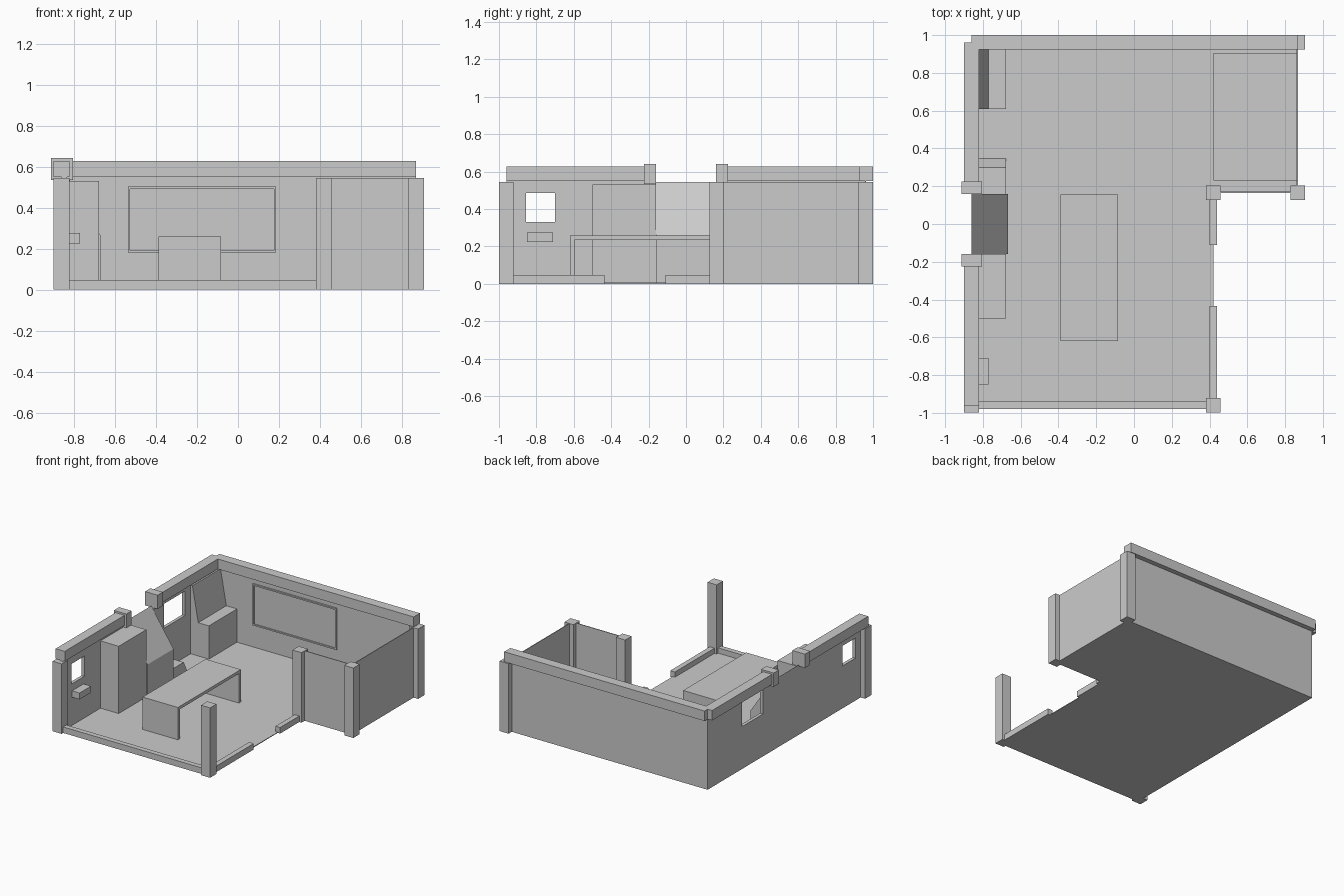
import bpy, bmesh

if "Cube" in bpy.data.objects:
    bpy.data.objects.remove(bpy.data.objects["Cube"])


def mesh_object(name, bm):
    bmesh.ops.recalc_face_normals(bm, faces=bm.faces)
    me = bpy.data.meshes.new(name)
    bm.to_mesh(me)
    bm.free()
    ob = bpy.data.objects.new(name, me)
    bpy.context.collection.objects.link(ob)
    return ob


def box(name, x, y, z):
    bm = bmesh.new()
    bmesh.ops.create_cube(bm, size=1)
    for v in bm.verts:
        v.co = [lo if c < 0 else hi for c, (lo, hi) in zip(v.co, (x, y, z))]
    return mesh_object(name, bm)


def prism(name, points, offset):
    """Extrude a closed 3D outline along an offset."""
    bm = bmesh.new()
    face = bm.faces.new([bm.verts.new(p) for p in points])
    new = bmesh.ops.extrude_face_region(bm, geom=[face], use_keep_orig=True)
    bmesh.ops.translate(bm, vec=offset,
                        verts=[g for g in new["geom"] if isinstance(g, bmesh.types.BMVert)])
    return mesh_object(name, bm)


L, R, E = -0.86, 0.42, 0.867      # left wall, right side, annex side
F, M, B = -0.96, 0.165, 0.962     # front, annex front, back
H = 0.545

# L-shaped floor
prism("floor", [(L, F, 0), (R, F, 0), (R, M, 0), (E, M, 0), (E, B, 0), (L, B, 0)], (0, 0, 0.006))

# Walls
t = 0.006
box("back_wall", (L, E), (B - t, B), (0, 0.55))
box("annex_side_wall", (E - t, E), (M, B), (0, H))
box("annex_front_wall", (R, E), (M, M + t), (0, H))

# Left wall with two window openings
for name, y, window in (("left_wall_front", (F, -0.16), (-0.856, -0.70, 0.33, 0.487)),
                        ("left_wall_back", (0.16, B), (0.28, 0.54, 0.33, 0.52))):
    wall = box(name, (L, L + 0.025), y, (0, 0.55))
    cutter = box(name + "_window_cutter", (L - 0.1, L + 0.1), window[:2], window[2:])
    cutter.hide_render = True
    cutter.hide_set(True)
    cutter.display_type = 'WIRE'
    mod = wall.modifiers.new("window", 'BOOLEAN')
    mod.operation = 'DIFFERENCE'
    mod.solver = 'EXACT'
    mod.object = cutter
    bpy.context.view_layer.objects.active = wall
    bpy.ops.object.modifier_apply(modifier=mod.name)
    bpy.data.objects.remove(cutter)

# Corner posts
for i, (x, y) in enumerate(((L, F), (R, F), (R, M), (E, M), (E, B))):
    box(f"post_{i + 1}", (x - 0.039, x + 0.039), (y - 0.039, y + 0.039), (0, H))

# Top beams and their end blocks
box("back_beam", (L, E), (B - 0.038, B + 0.038), (0.55, 0.628))
box("left_beam_front", (L - 0.039, L + 0.039), (F, -0.165), (0.55, 0.628))
box("left_beam_back", (L - 0.039, L + 0.039), (0.165, B), (0.55, 0.628))
for name, y in (("front", (-0.225, -0.16)), ("back", (0.16, 0.225))):
    box(f"beam_block_{name}", (L - 0.053, L + 0.055), y, (0.534, 0.642))

# Low sills with a doorway gap on the right
box("front_sill", (L, R), (F - 0.02, F + 0.02), (0, 0.047))
box("right_sill_front", (R - 0.02, R + 0.02), (F, -0.435), (0, 0.047))
box("right_sill_back", (R - 0.02, R + 0.02), (-0.11, M), (0, 0.047))

# Hearth with sloping hood, and the wedge beside it
prism("hearth_hood", [(L, -0.16, 0), (-0.668, -0.16, 0), (-0.668, -0.16, 0.26), (L, -0.16, H)],
      (0, 0.32, 0))
prism("side_wedge", [(L, 0.16, 0), (L, 0.35, 0), (L, 0.30, 0.1), (L, 0.16, 0.1)], (0.182, 0, 0))

# Cabinet and shelf on the left wall
box("cabinet", (L, -0.678), (-0.50, -0.16), (0, 0.53))
box("shelf", (L, -0.77), (-0.85, -0.71), (0.225, 0.275))

# Corner bench with sloping back
prism("bench", [(L, 0.61, 0), (-0.678, 0.61, 0), (-0.678, 0.61, 0.265), (-0.77, 0.61, 0.265),
                (-0.82, 0.61, 0.54), (L, 0.61, 0.54)], (0, B - 0.61, 0))

# Desk: one folded slab
prism("desk", [(-0.388, y, z) for y, z in ((-0.62, 0), (-0.62, 0.258), (0.155, 0.258), (0.155, 0),
                                           (0.13, 0), (0.13, 0.235), (-0.595, 0.235), (-0.595, 0))],
      (0.304, 0, 0))

# Framed board on the back wall
y = B - t
box("board", (-0.53, 0.18), (y - 0.004, y), (0.185, 0.495))
for name, z in (("bottom", (0.18, 0.191)), ("top", (0.491, 0.502))):
    box(f"board_frame_{name}", (-0.537, 0.186), (y - 0.012, y), z)
for name, x in (("left", (-0.537, -0.526)), ("right", (0.175, 0.186))):
    box(f"board_frame_{name}", x, (y - 0.012, y), (0.191, 0.491))

# Low bed in the annex
box("bed", (R, E - t), (0.23, 0.905), (0, 0.17))
